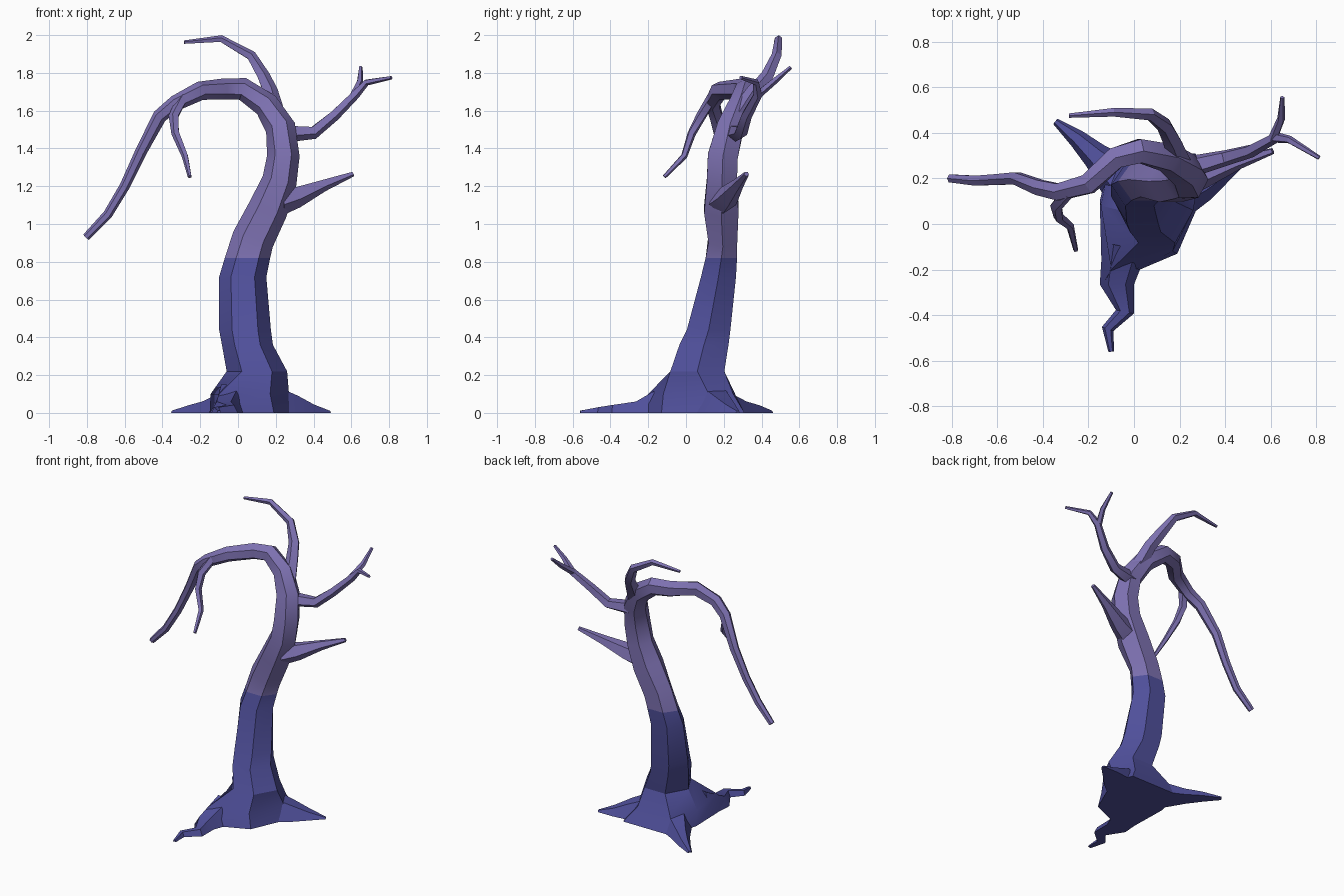
import bpy, bmesh, math
from mathutils import Vector

if "Cube" in bpy.data.objects:
    bpy.data.objects.remove(bpy.data.objects["Cube"])


def material(name, color):
    m = bpy.data.materials.new(name)
    m.diffuse_color = (*color, 1)
    m.use_nodes = True
    m.node_tree.nodes["Principled BSDF"].inputs["Base Color"].default_value = m.diffuse_color
    return m


DARK = material("indigo bark", (0.080, 0.080, 0.330))
LIGHT = material("lavender bark", (0.205, 0.165, 0.440))


def loft(name, rings, mat, angle=32):
    """Skin a list of equal-length point rings and cap both ends."""
    bm = bmesh.new()
    vs = [[bm.verts.new(p) for p in r] for r in rings]
    n = len(rings[0])
    for a, b in zip(vs, vs[1:]):
        for i in range(n):
            j = (i + 1) % n
            bm.faces.new((a[i], a[j], b[j], b[i]))
    bm.faces.new(vs[0][::-1])
    bm.faces.new(vs[-1])
    bmesh.ops.recalc_face_normals(bm, faces=bm.faces)
    me = bpy.data.meshes.new(name)
    bm.to_mesh(me)
    bm.free()
    me.materials.append(mat)
    ob = bpy.data.objects.new(name, me)
    bpy.context.collection.objects.link(ob)
    bpy.ops.object.select_all(action='DESELECT')
    ob.select_set(True)
    bpy.context.view_layer.objects.active = ob
    bpy.ops.object.shade_smooth_by_angle(angle=math.radians(angle))
    return ob


def ellipse(c, t, rx, ry, sides):
    """Ring across direction t, oriented so its second axis follows y."""
    t = t.normalized()
    v = Vector((0, 1, 0))
    v = (v - t * v.dot(t)).normalized()
    u = v.cross(t)
    step = 2 * math.pi / sides
    return [c + u * rx * math.cos(step * i) + v * ry * math.sin(step * i) for i in range(sides)]


def tube(path, sides, start=None):
    """Rings along a path of (x, y, z, radius[, y radius])."""
    pts = [Vector(p[:3]) for p in path]
    rings = []
    for i, p in enumerate(path):
        d = (pts[min(i + 1, len(pts) - 1)] - pts[i]).normalized()
        e = (pts[i] - pts[max(i - 1, 0)]).normalized()
        t = start if (i == 0 and start) else d + e
        rings.append(ellipse(pts[i], t, p[3], p[-1], sides))
    return rings


UP = Vector((0, 0, 1))

# Lower trunk: flared foot, then horizontal six-sided rings
foot = [
    [(.32, .17, 0), (.27, .31, 0), (-.10, .31, 0), (-.15, .10, 0), (-.14, -.27, 0), (.19, -.13, 0)],
    [(.27, .12, .1), (.20, .25, .1), (-.06, .26, .1), (-.145, .08, .1), (-.1, -.2, .1), (.17, -.12, .1)],
]
lower = [
    (.10, .06, .22, .16, .165), (.05, .095, .36, .135, .15), (.037, .12, .44, .137, .133),
    (.025, .172, .72, .125, .107), (.05, .187, .82, .12, .096),
]
loft("lower_trunk", foot + [ellipse(Vector(r[:3]), UP, r[3], r[4], 6) for r in lower], DARK)

# Upper trunk arching over into the drooping main limb
loft("upper_trunk", tube([
    (.05, .187, .82, .12, .096), (.08, .195, .92, .112, .088), (.16, .187, 1.08, .105),
    (.22, .19, 1.23, .092), (.24, .195, 1.36, .086, .092), (.225, .235, 1.51, .08),
    (.15, .29, 1.63, .068), (.025, .32, 1.715, .06), (-.08, .29, 1.715, .055),
    (-.20, .175, 1.705, .05), (-.33, .14, 1.64, .042), (-.415, .16, 1.57, .038),
    (-.515, .20, 1.38, .031), (-.60, .195, 1.20, .027), (-.69, .19, 1.05, .025),
    (-.805, .20, .93, .02)], 6, UP), LIGHT)

# Side branches
branches = {
    "top_branch": [(.20, .28, 1.58, .05), (.17, .36, 1.70, .042), (.135, .43, 1.78, .036),
                   (.07, .48, 1.89, .028), (-.09, .49, 1.98, .02), (-.285, .475, 1.962, .01)],
    "right_branch": [(.24, .25, 1.48, .05), (.40, .29, 1.485, .036), (.51, .32, 1.575, .03),
                     (.62, .38, 1.685, .025), (.68, .37, 1.75, .018), (.812, .29, 1.775, .01)],
    "right_twig": [(.61, .375, 1.68, .022), (.645, .46, 1.75, .018), (.65, .555, 1.83, .01)],
    "stub_branch": [(.22, .19, 1.12, .075), (.31, .22, 1.145, .06), (.45, .27, 1.205, .034),
                    (.608, .32, 1.265, .014)],
    "drooping_twig": [(-.29, .14, 1.67, .03), (-.34, .08, 1.57, .028), (-.33, .03, 1.48, .023),
                      (-.28, -.01, 1.36, .018), (-.255, -.115, 1.25, .011)],
}
for name, path in branches.items():
    loft(name, tube(path, 5), LIGHT)

# Roots: flat-bottomed tapering ridges of (x, y, half width, height)
roots = {
    "front_root": [(-.04, -.10, .10, .15), (-.075, -.265, .075, .06), (-.04, -.385, .04, .042),
                   (-.115, -.46, .027, .03), (-.10, -.56, .012, .012)],
    "back_left_root": [(-.02, .16, .12, .12), (-.17, .30, .06, .06), (-.25, .375, .04, .04),
                       (-.345, .45, .015, .012)],
    "right_root": [(.16, .13, .13, .15), (.30, .19, .09, .09), (.39, .235, .055, .045),
                   (.487, .275, .012, .01)],
}
for name, path in roots.items():
    rings = []
    for i, (x, y, w, h) in enumerate(path):
        a, b = path[max(i - 1, 0)], path[min(i + 1, len(path) - 1)]
        s = Vector((a[1] - b[1], b[0] - a[0], 0)).normalized() * w
        c = Vector((x, y, 0))
        rings.append([c - s, c - s * .5 + UP * h, c + s * .5 + UP * h, c + s])
    loft(name, rings, DARK)
